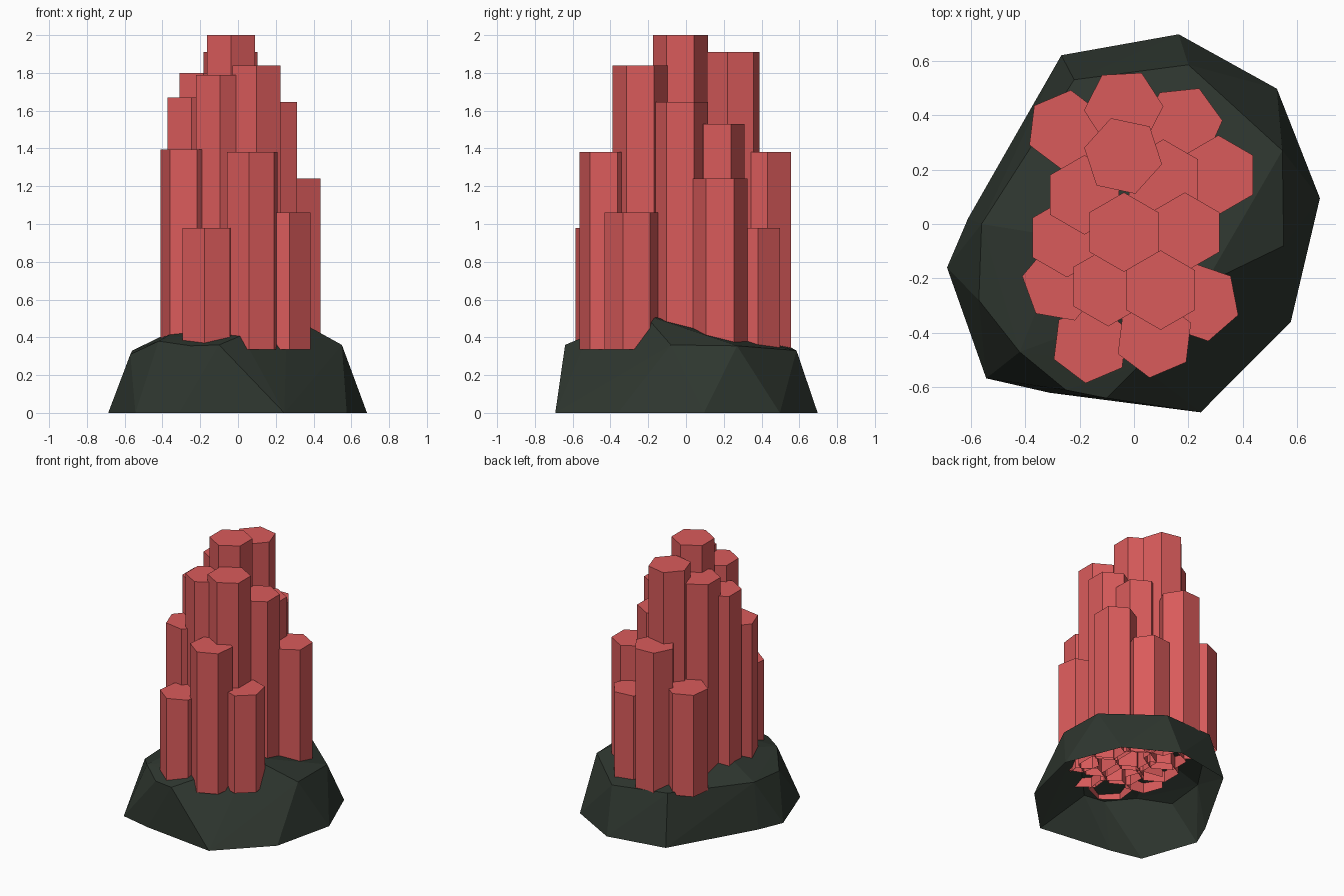
import bpy, bmesh, math

if "Cube" in bpy.data.objects:
    bpy.data.objects.remove(bpy.data.objects["Cube"])


def material(name, rgb):
    m = bpy.data.materials.new(name)
    m.diffuse_color = (*rgb, 1)
    m.use_nodes = True
    m.node_tree.nodes["Principled BSDF"].inputs["Base Color"].default_value = m.diffuse_color
    return m


RED = material("crystal red", (0.70, 0.105, 0.105))
ROCK = material("dark rock", (0.028, 0.038, 0.029))


def finish(bm, name, mat):
    me = bpy.data.meshes.new(name)
    bm.to_mesh(me)
    bm.free()
    me.materials.append(mat)
    ob = bpy.data.objects.new(name, me)
    bpy.context.collection.objects.link(ob)
    return ob


# Rock base: faceted hull of a ground outline, a shoulder ring and a crown, open below
outline = [(-.687, -.16), (-.543, -.567), (-.31, -.62), (0, -.642), (.245, -.692),
           (.576, -.36), (.683, .095), (.525, .497), (.164, .697), (-.267, .62), (-.61, .02)]
shoulder = [(-.57, -.28, .31), (-.42, -.47, .38), (-.25, -.61, .355), (-.1, -.64, .36),
            (.02, -.52, .41), (.26, -.22, .52), (.55, -.08, .36), (.545, .27, .355),
            (.2, .585, .33), (-.22, .53, .36), (-.56, 0, .33), (-.25, -.05, .48)]
bm = bmesh.new()
for p in [(x, y, 0) for x, y in outline] + shoulder:
    bm.verts.new(p)
bmesh.ops.convex_hull(bm, input=bm.verts[:])
floor = [f for f in bm.faces if all(v.co.z < 1e-4 for v in f.verts)]
bmesh.ops.delete(bm, geom=floor, context='FACES')
bmesh.ops.delete(bm, geom=[v for v in bm.verts if not v.link_faces], context='VERTS')
bmesh.ops.recalc_face_normals(bm, faces=bm.faces[:])
finish(bm, "rock_base", ROCK)

# Hexagonal columns: x, y, top height, turn in degrees
columns = [
    (-.04, .25, 1.91, -12), (-.037, -.03, 2.0, 30), (.098, -.243, 1.84, 30),
    (-.095, -.23, 1.79, 30), (.187, -.03, 1.645, 30), (-.182, .107, 1.80, 30),
    (.108, .165, 1.53, 30), (.31, .18, 1.24, 30), (-.246, -.05, 1.67, 30),
    (-.267, -.217, 1.395, -10), (.245, -.287, 1.06, -19), (-.16, -.44, .98, 23),
    (.075, -.42, 1.38, 23), (-.25, .347, 1.09, 23), (-.038, .425, 1.38, 3),
    (.18, .365, .98, 6)]
RADIUS, BOTTOM = .146, .335


def column(i, x, y, top, turn):
    bm = bmesh.new()
    rings = []
    for z in (BOTTOM, top):
        rings.append([bm.verts.new((x + RADIUS * math.cos(a), y + RADIUS * math.sin(a), z))
                      for a in (math.radians(turn + 60 * k) for k in range(6))])
    lo, hi = rings
    for k in range(6):
        n = (k + 1) % 6
        bm.faces.new((lo[k], lo[n], hi[n], hi[k]))
    bm.faces.new(hi)
    finish(bm, f"column_{i:02d}", RED)


for i, c in enumerate(columns, 1):
    column(i, *c)
